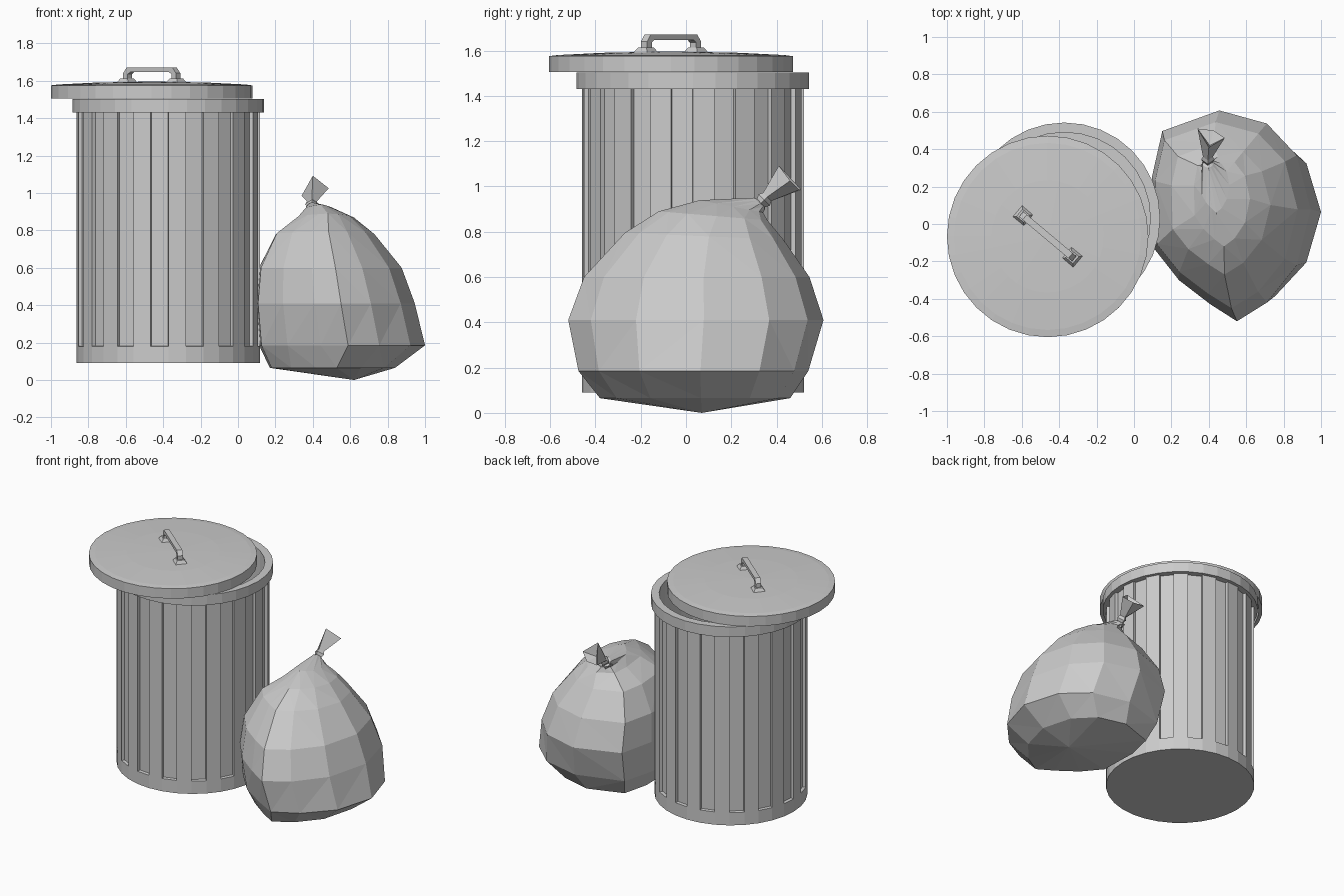
import bpy, bmesh, math
from mathutils import Matrix, Vector

if "Cube" in bpy.data.objects:
    bpy.data.objects.remove(bpy.data.objects["Cube"])

SEG = 32


def finish(name, bm, loc=(0, 0, 0), rot=0.0):
    bmesh.ops.recalc_face_normals(bm, faces=bm.faces)
    me = bpy.data.meshes.new(name)
    bm.to_mesh(me)
    bm.free()
    ob = bpy.data.objects.new(name, me)
    ob.location = loc
    ob.rotation_euler.z = rot
    bpy.context.collection.objects.link(ob)
    return ob


def loft(bm, rings):
    """Join rings of points; a ring of one point is a pole. Returns faces per band."""
    vs = [[bm.verts.new(p) for p in r] for r in rings]
    bands = []
    for a, b in zip(vs, vs[1:]):
        n = max(len(a), len(b))
        band = []
        for i in range(n):
            j = (i + 1) % n
            if len(a) == 1:
                f = (a[0], b[j], b[i])
            elif len(b) == 1:
                f = (a[i], a[j], b[0])
            else:
                f = (a[i], a[j], b[j], b[i])
            band.append(bm.faces.new(f))
        bands.append(band)
    return bands


def lathe(bm, profile):
    rings = []
    for r, z in profile:
        n = SEG if r > 0 else 1
        rings.append([(r * math.cos(math.tau * i / SEG), r * math.sin(math.tau * i / SEG), z)
                      for i in range(n)])
    return loft(bm, rings)


CAN = (-0.3725, 0.03, 0)
LID = (-0.4615, -0.0665, 0)

# can body with alternating recessed panels and an open, hollow inside
bm = bmesh.new()
bands = lathe(bm, [(0, .09), (.49, .09), (.49, .18), (.49, 1.45), (.46, 1.45), (.46, .12), (0, .12)])
bmesh.ops.recalc_face_normals(bm, faces=bm.faces)
bmesh.ops.inset_individual(bm, faces=bands[2][1::2], thickness=.004, depth=-.02)
finish("can_body", bm, CAN)

# can rim
bm = bmesh.new()
lathe(bm, [(.46, 1.43), (.5125, 1.43), (.5125, 1.502), (.46, 1.502), (.46, 1.43)])
bmesh.ops.remove_doubles(bm, verts=bm.verts, dist=1e-5)
finish("can_rim", bm, CAN)

# lid, slid off to one side
bm = bmesh.new()
lathe(bm, [(0, 1.575), (.515, 1.56), (.515, 1.505), (.5385, 1.505), (.5385, 1.575),
           (.50, 1.58), (.30, 1.59), (0, 1.596)])
finish("lid", bm, LID)

# lid handle: bent bar
half = [(.135, 1.647), (.152, 1.635), (.152, 1.585), (.185, 1.585), (.185, 1.64), (.16, 1.67)]
outline = half + [(-x, z) for x, z in reversed(half)]
bm = bmesh.new()
face = bm.faces.new([bm.verts.new((x, -.018, z)) for x, z in outline])
ext = bmesh.ops.extrude_face_region(bm, geom=[face])["geom"]
bmesh.ops.translate(bm, vec=(0, .036, 0), verts=[v for v in ext if isinstance(v, bmesh.types.BMVert)])
finish("lid_handle", bm, LID, math.radians(-40))

# handle feet
bm = bmesh.new()
for s in (-1, 1):
    m = Matrix.Translation((s * .172, 0, 1.598)) @ Matrix.Rotation(math.pi / 4, 4, 'Z')
    bmesh.ops.create_cone(bm, cap_ends=True, segments=4, radius1=.062, radius2=.035, depth=.03, matrix=m)
finish("handle_feet", bm, LID, math.radians(-40))

# sack: one outline fitted to the bounds of each level
plan = [(.095, .25), (.155, .5), (.48, .61), (.75, .54), (.92, .37), (1, .08),
        (.92, -.22), (.75, -.42), (.58, -.52), (.43, -.43), (.25, -.3), (.108, -.13)]
unit = [((x - .5475) / .4525, (y - .045) / .565) for x, y in reversed(plan)]
# z, x min, x max, y min, y max, drop towards the back
levels = [(.065, .17, .84, -.38, .46, 0),
          (.185, .113, 1.0, -.475, .54, 0),
          (.41, .095, .945, -.52, .607, 0),
          (.60, .112, .875, -.45, .545, 0),
          (.78, .2, .73, -.27, .43, .015),
          (.87, .32, .62, -.12, .36, .02),
          (.912, .36, .51, .06, .34, .027),
          (.925, .365, .425, .30, .35, .025)]
rings = [[(.62, .07, 0)]]
for z, x0, x1, y0, y1, drop in levels:
    rings.append([((x0 + x1) / 2 + u * (x1 - x0) / 2, (y0 + y1) / 2 + v * (y1 - y0) / 2, z - drop * v)
                  for u, v in unit])
rings.append([(.395, .335, .935)])
bm = bmesh.new()
loft(bm, rings)
bmesh.ops.triangulate(bm, faces=bm.faces, quad_method='SHORT_EDGE')
finish("sack", bm)

# tied neck and flared tuft of the sack
axis = Vector((0, .7, .7))
side, up = Vector((1, 0, 0)), Vector((0, -.7, .7))


def square(c, r):
    return [Vector(c) + side * a * r + up * b * r for a, b in ((-1, 0), (0, 1), (1, 0), (0, -1))]


tuft = [(.34, .51, .985), (.40, .41, 1.092), (.485, .46, 1.025), (.425, .50, .985)]
base = Vector((.395, .31, .905))
bm = bmesh.new()
loft(bm, [[base], square(base, .04), square(base + axis * .03, .026), square(base + axis * .05, .036),
          square(base + axis * .07, .026), tuft, [(.405, .42, .995)]])
finish("sack_knot", bm)
